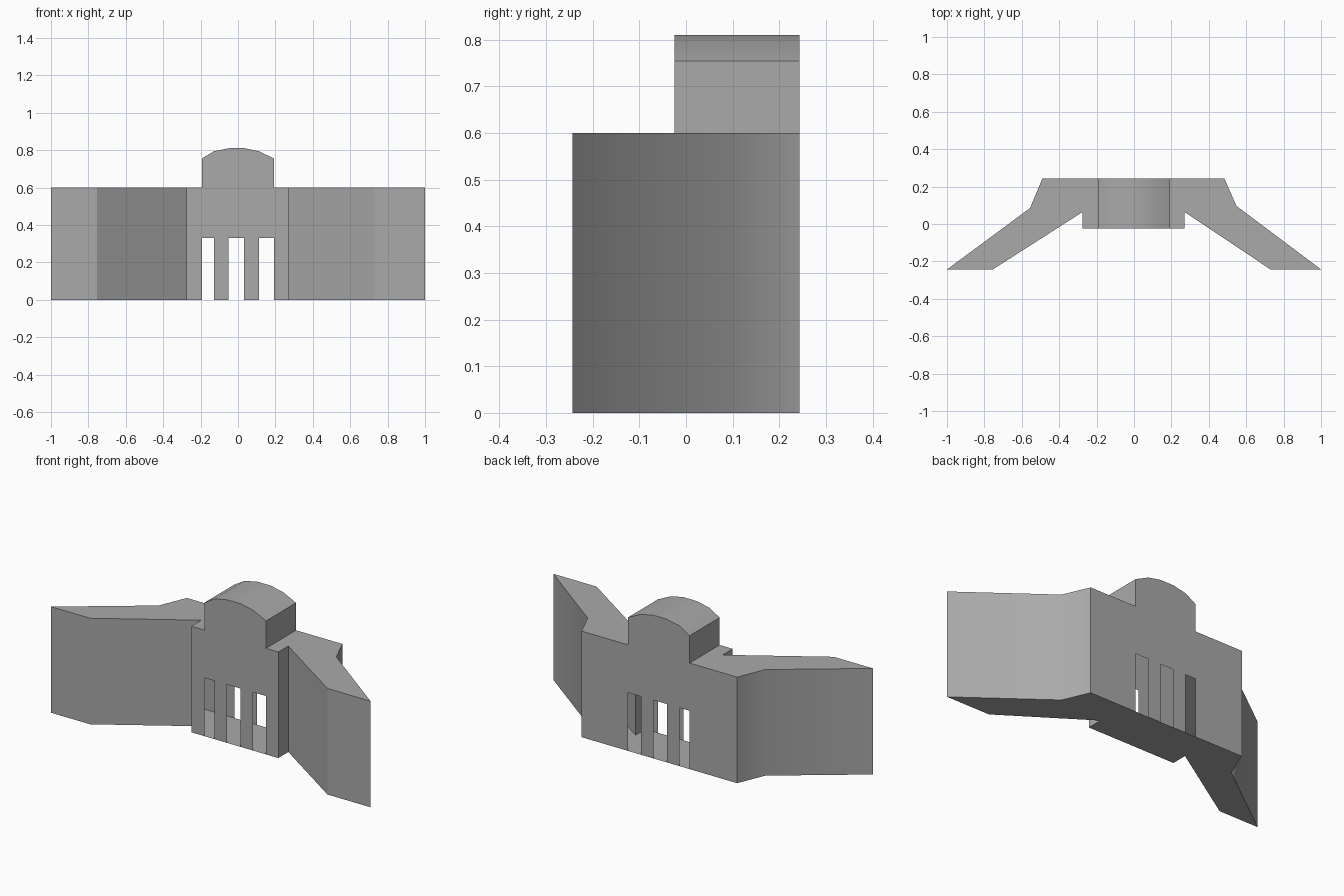
import bpy, bmesh, math

cube = bpy.data.objects.get("Cube")
if cube:
    bpy.data.objects.remove(cube, do_unlink=True)

grey = bpy.data.materials.new("stone grey")
grey.use_nodes = True
colour = (0.4, 0.4, 0.4, 1)
grey.diffuse_color = colour
grey.node_tree.nodes["Principled BSDF"].inputs["Base Color"].default_value = colour

EAVES = 0.6
FRONT, BACK = -0.025, 0.243
HALF = 0.193  # half width of the raised centre


def sheet(name, faces):
    """Make a welded thin-skinned object from faces given as point loops."""
    bm = bmesh.new()
    for loop in faces:
        bm.faces.new([bm.verts.new(p) for p in loop])
    bmesh.ops.remove_doubles(bm, verts=bm.verts, dist=0.0005)
    mesh = bpy.data.meshes.new(name)
    bm.to_mesh(mesh)
    bm.free()
    mesh.materials.append(grey)
    obj = bpy.data.objects.new(name, mesh)
    bpy.context.collection.objects.link(obj)
    bpy.ops.object.select_all(action="DESELECT")
    obj.select_set(True)
    bpy.context.view_layer.objects.active = obj
    bpy.ops.object.shade_smooth_by_angle(angle=math.radians(31.5))
    return obj


def at_height(outline, z):
    return [(x, y, z) for x, y in outline]


# Wing footprints, counterclockwise from above
left_outline = [(HALF, FRONT), (0.27, FRONT), (0.27, 0.064), (0.73, -0.243),
                (1, -0.243), (0.548, 0.096), (0.483, BACK), (HALF, BACK)]
right_outline = [(-HALF, BACK), (-0.49, BACK), (-0.556, 0.085), (-1, -0.243),
                 (-0.755, -0.243), (-0.275, 0.064), (-0.275, FRONT), (-HALF, FRONT)]

# Hollow wings: outer walls and flat roof
for name, outline in (("left_wing", left_outline), ("right_wing", right_outline)):
    faces = [at_height(outline, EAVES)]
    for a, b in zip(outline[1:-2], outline[2:-1]):
        faces.append([(*a, 0), (*b, 0), (*b, EAVES), (*a, EAVES)])
    sheet(name, faces)

# Floor
sheet("floor", [at_height(left_outline + right_outline, 0)[::-1]])

# Raised centre with a shallow curved roof
vault = [(HALF, EAVES), (HALF, 0.755), (0.112, 0.794), (0.035, 0.81),
         (-0.048, 0.81), (-0.128, 0.794), (-HALF, 0.755), (-HALF, EAVES)]
sheet("curved_roof", [[(p[0], FRONT, p[1]), (p[0], BACK, p[1]),
                       (q[0], BACK, q[1]), (q[0], FRONT, q[1])]
                      for p, q in zip(vault, vault[1:])])

# Front and back walls with three doorways
doorways = [(-HALF, -0.128), (-0.05, 0.032), (0.112, HALF)]
door_top = 0.33


def facade(x0, x1, y):
    profile = [(x0, 0)]
    for a, b in doorways:
        profile += [(a, 0), (a, door_top), (b, door_top), (b, 0)]
    profile += [(x1, 0), (x1, EAVES)] + vault + [(x0, EAVES)]
    return [(x, y, z) for x, z in profile]


sheet("front_wall", [facade(-0.275, 0.27, FRONT)])
sheet("back_wall", [facade(-0.49, 0.483, BACK)[::-1]])
